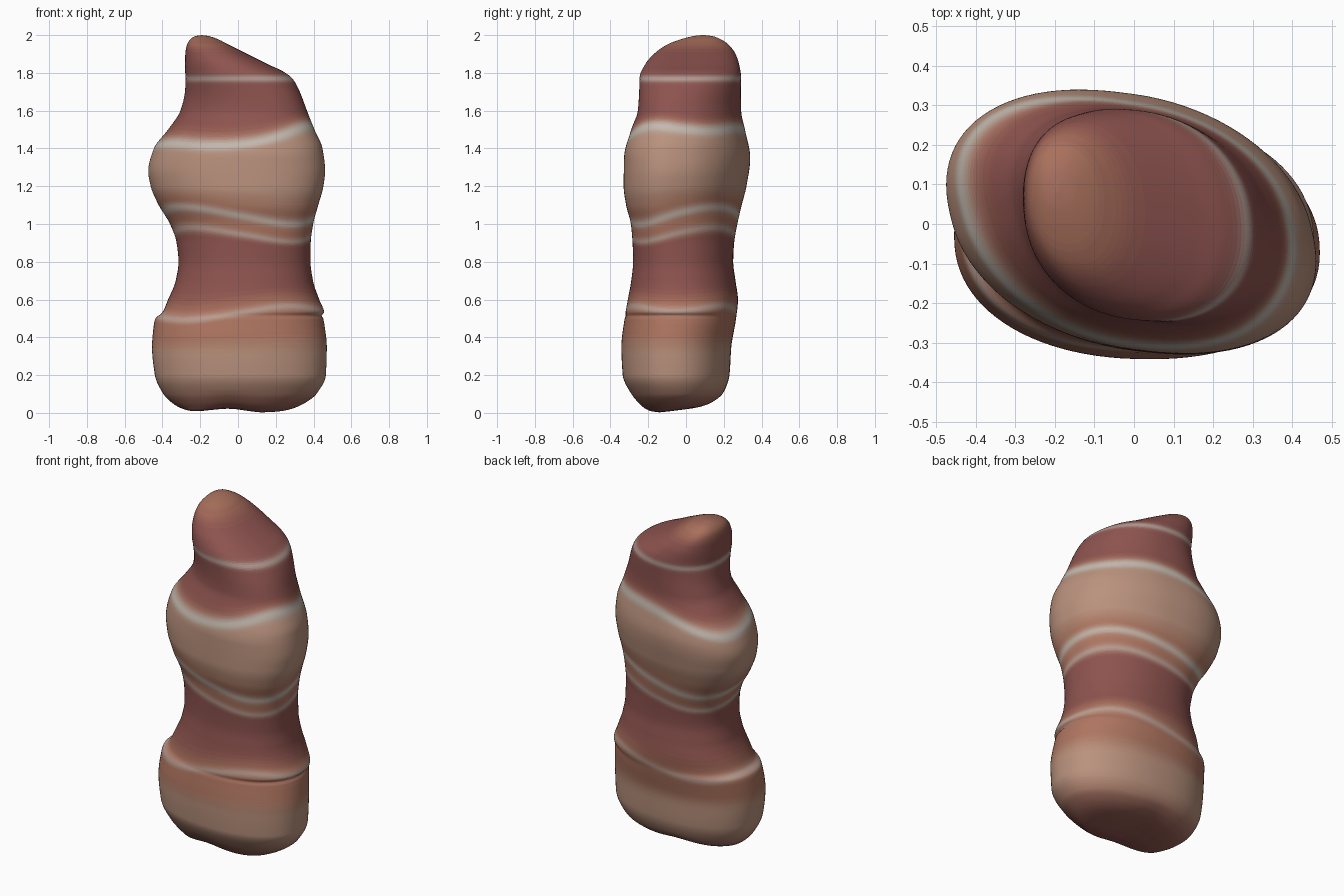
import bpy, bmesh
from math import sin, cos, pi, exp

if "Cube" in bpy.data.objects:
    bpy.data.objects.remove(bpy.data.objects["Cube"])

# Silhouettes: (height, low side, high side) seen from the front (x) and the side (y)
FRONT = [(0, -.05, .12), (.008, -.24, .22), (.02, -.29, .28), (.05, -.345, .35), (.1, -.395, .415),
         (.2, -.44, .465), (.35, -.455, .47), (.47, -.445, .457), (.5, -.437, .452), (.53, -.402, .456),
         (.6, -.37, .43), (.7, -.33, .397), (.8, -.315, .384), (.9, -.325, .385), (1, -.36, .398),
         (1.1, -.42, .425), (1.2, -.462, .452), (1.28, -.475, .461), (1.4, -.445, .447), (1.5, -.37, .405),
         (1.6, -.305, .365), (1.7, -.281, .327), (1.77, -.277, .288), (1.81, -.28, .235), (1.84, -.281, .17),
         (1.9, -.279, .05), (1.95, -.27, -.05), (1.98, -.25, -.11), (1.995, -.225, -.155), (2, -.195, -.19)]
SIDE = [(0, -.15, -.13), (.008, -.2, -.06), (.03, -.235, .09), (.06, -.262, .155), (.1, -.29, .195),
        (.2, -.335, .23), (.35, -.342, .24), (.5, -.325, .265), (.6, -.308, .275), (.7, -.29, .262),
        (.8, -.28, .25), (.9, -.283, .255), (1, -.292, .272), (1.1, -.317, .295), (1.2, -.33, .32),
        (1.35, -.328, .34), (1.5, -.29, .312), (1.6, -.255, .292), (1.7, -.248, .29), (1.78, -.245, .291),
        (1.85, -.213, .28), (1.9, -.17, .262), (1.95, -.1, .225), (1.98, -.02, .18), (1.995, .04, .14),
        (2, .08, .095)]
# Diagonal stretch of the cross-section by height
SKEW = [(0, .06), (.45, .06), (.8, .14), (1.15, .26), (1.6, .27), (1.8, .14), (2, .1)]
# Waviness of the layers: height, then cos, sin, double-angle sin, triple-angle cos and sin amounts
WAVES = [(0, 0, 0, 0, 0, 0), (.3, 0, 0, 0, 0, 0), (.525, .03, 0, 0, -.02, .003), (.75, 0, 0, 0, 0, 0),
         (.945, 0, 0, .037, 0, 0), (1.045, 0, 0, .045, 0, 0), (1.25, .01, .01, .01, 0, 0),
         (1.46, .052, .02, 0, 0, -.02), (1.7, 0, 0, 0, 0, 0), (2, 0, 0, 0, 0, 0)]
# Layer colours (sRGB 0-255) by height
TAN, RED, BROWN = (184, 144, 123), (140, 84, 78), (170, 114, 94)
LAYERS = [(0, RED), (.04, (150, 98, 86)), (.18, TAN), (.3, TAN), (.43, BROWN), (.54, BROWN), (.66, RED),
          (.9, RED), (.99, BROWN), (1.06, BROWN), (1.2, TAN), (1.38, TAN), (1.47, BROWN), (1.57, RED),
          (1.9, RED), (1.99, BROWN), (2, BROWN)]
PALE = (196, 186, 176)
STRIPES = [(.53, .022, .6), (.945, .022, .6), (1.045, .025, .85), (1.46, .035, 1), (1.77, .018, .7)]


def curve(keys, z):
    """Monotone cubic interpolation of every column."""
    z = min(max(z, keys[0][0]), keys[-1][0])
    i = next(k for k in range(len(keys) - 1) if z <= keys[k + 1][0])

    def slope(k, c):
        if k <= 0 or k >= len(keys) - 1:
            j = 0 if k <= 0 else len(keys) - 2
            return (keys[j + 1][c] - keys[j][c]) / (keys[j + 1][0] - keys[j][0])
        a = (keys[k][c] - keys[k - 1][c]) / (keys[k][0] - keys[k - 1][0])
        b = (keys[k + 1][c] - keys[k][c]) / (keys[k + 1][0] - keys[k][0])
        return 2 * a * b / (a + b) if a * b > 0 else 0

    h = keys[i + 1][0] - keys[i][0]
    t = (z - keys[i][0]) / h
    return [(1 + 2 * t) * (1 - t) ** 2 * keys[i][c] + t * (1 - t) ** 2 * h * slope(i, c)
            + t * t * (3 - 2 * t) * keys[i + 1][c] + t * t * (t - 1) * h * slope(i + 1, c)
            for c in range(1, len(keys[0]))]


def power(v, p=.92):
    return abs(v) ** p * (1 if v >= 0 else -1)


def surface(u, a, wave):
    """Point on the rock at layer height u and angle a."""
    z = u + sum(w * f for w, f in zip(wave, (cos(a), sin(a), sin(2 * a), cos(3 * a), sin(3 * a))))
    x0, x1 = curve(FRONT, z)
    y0, y1 = curve(SIDE, z)
    skew = curve(SKEW, z)[0]
    # shallow groove under the overhang on the front right
    groove = 1 - .03 * exp(-((z - .515) / .009) ** 2) * max(0, cos(a + .4))
    x = (x0 + x1) / 2 + (x1 - x0) / 2 * power(cos(a)) * groove
    y = (y0 + y1) / 2 + (y1 - y0) / 2 * power(sin(a - skew)) * groove
    arch = .022 * exp(-((x + .05) / .12) ** 2) * max(0, 1 - z / .12)
    return x, y, z + arch


def layer_colour(u):
    col = curve([(z, *c) for z, c in LAYERS], u)
    for centre, width, strength in STRIPES:
        f = strength * exp(-((u - centre) / width) ** 2)
        col = [c + (p - c) * f for c, p in zip(col, PALE)]
    return tuple(round(c / 4) * 4 for c in col)


# Banded rock column
N, M = 96, 270
levels = sorted([2 * i / M for i in range(M + 1)] + [.001, .003, .005, .01, 1.995, 1.997, 1.9985, 1.9995])
bm = bmesh.new()
rings = []
for u in levels:
    wave = curve(WAVES, u)
    rings.append([bm.verts.new(surface(u, 2 * pi * k / N, wave)) for k in range(N)])
mesh = bpy.data.meshes.new("banded_rock_column")
slots = {}
for i in range(len(levels) - 1):
    col = layer_colour((levels[i] + levels[i + 1]) / 2)
    if col not in slots:
        slots[col] = len(slots)
        mat = bpy.data.materials.new("layer_%d" % slots[col])
        mat.diffuse_color = [(c / 255) ** 2.2 for c in col] + [1]
        mat.use_nodes = True
        mat.node_tree.nodes["Principled BSDF"].inputs["Base Color"].default_value = mat.diffuse_color
        mesh.materials.append(mat)
    for k in range(N):
        n = (k + 1) % N
        f = bm.faces.new((rings[i][k], rings[i][n], rings[i + 1][n], rings[i + 1][k]))
        f.material_index = slots[col]
bm.faces.new(rings[0][::-1])
bm.faces.new(rings[-1]).material_index = slots[col]
for f in bm.faces:
    f.smooth = True
bm.to_mesh(mesh)
bm.free()
rock = bpy.data.objects.new("banded_rock_column", mesh)
bpy.context.collection.objects.link(rock)
